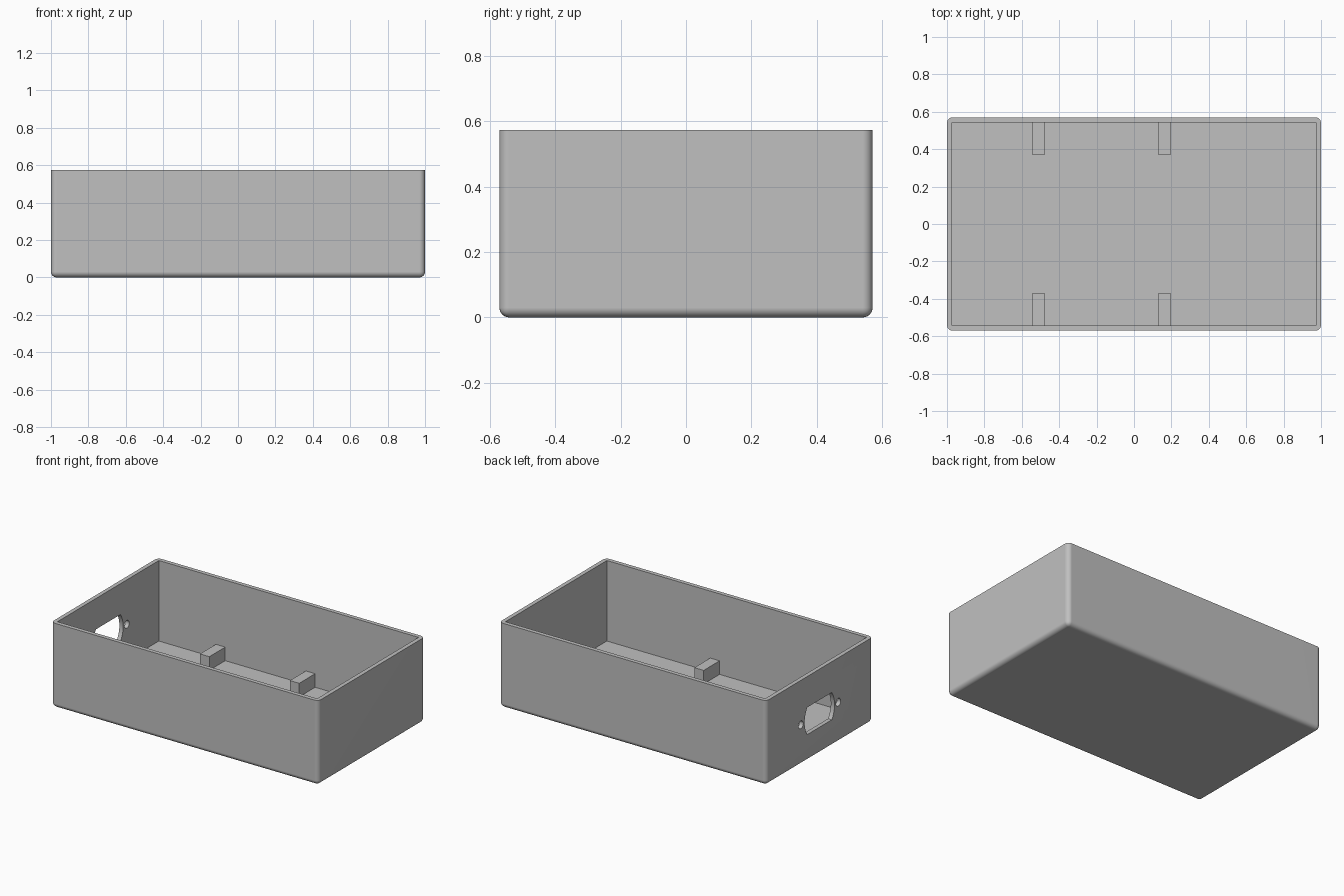
import bpy
import bmesh
import math
from mathutils import Vector

if "Cube" in bpy.data.objects:
    bpy.data.objects.remove(bpy.data.objects["Cube"], do_unlink=True)

HALF_X, HALF_Y, HEIGHT = 1.0, 0.57, 0.573
WALL = 0.028
FILLET = 0.03
SOCKET_Z = 0.272

grey = bpy.data.materials.new("light grey")
grey.use_nodes = True
grey.diffuse_color = (0.527, 0.527, 0.527, 1)
grey.node_tree.nodes["Principled BSDF"].inputs["Base Color"].default_value = grey.diffuse_color


def finish(bm, name):
    bmesh.ops.recalc_face_normals(bm, faces=bm.faces)
    mesh = bpy.data.meshes.new(name)
    bm.to_mesh(mesh)
    bm.free()
    mesh.materials.append(grey)
    obj = bpy.data.objects.new(name, mesh)
    bpy.context.collection.objects.link(obj)
    return obj


def box_mesh(low, high):
    bm = bmesh.new()
    bmesh.ops.create_cube(bm, size=1)
    low, high = Vector(low), Vector(high)
    for v in bm.verts:
        v.co = (low + high) / 2 + v.co * (high - low)
    return bm


def wall_prism(name, outline):
    """Prism through the -x wall from a (y, z) outline."""
    bm = bmesh.new()
    face = bm.faces.new([bm.verts.new((-HALF_X - 0.1, y, z)) for y, z in outline])
    new = bmesh.ops.extrude_face_region(bm, geom=[face])["geom"]
    verts = [g for g in new if isinstance(g, bmesh.types.BMVert)]
    bmesh.ops.translate(bm, verts=verts, vec=(0.2, 0, 0))
    return finish(bm, name)


def arc(cy, radius, start, end, steps):
    return [(cy + radius * math.cos(a), SOCKET_Z + radius * math.sin(a))
            for a in (start + (end - start) * i / steps for i in range(steps + 1))]


# Case body: rounded upright corners and bottom edge, square rim
bm = box_mesh((-HALF_X, -HALF_Y, 0), (HALF_X, HALF_Y, HEIGHT))
rounded = [e for e in bm.edges if min(v.co.z for v in e.verts) < 0.01]
bmesh.ops.bevel(bm, geom=rounded, offset=FILLET, segments=6, profile=0.5, affect='EDGES')
case = finish(bm, "case_body")

# Cutters: cavity, flat-sided round socket opening, two screw holes
cutters = [finish(box_mesh((WALL - HALF_X, WALL - HALF_Y, WALL),
                           (HALF_X - WALL, HALF_Y - WALL, 1)), "cavity_cutter")]
radius, half_height = 0.16, 0.092
a = math.asin(half_height / radius)
cutters.append(wall_prism("socket_cutter", arc(0, radius, -a, a, 16)
                          + arc(0, radius, math.pi - a, math.pi + a, 16)))
for side in (-1, 1):
    ring = arc(side * 0.2, 0.026, 0, 2 * math.pi, 24)[:-1]
    cutters.append(wall_prism("screw_hole_cutter", ring))

bpy.context.view_layer.objects.active = case
for cutter in cutters:
    cutter.hide_render = True
    mod = case.modifiers.new("cut", 'BOOLEAN')
    mod.operation = 'DIFFERENCE'
    mod.solver = 'EXACT'
    mod.object = cutter
    bpy.ops.object.modifier_apply(modifier=mod.name)
    bpy.data.objects.remove(cutter, do_unlink=True)

# Smooth fillets with flat walls
bpy.ops.object.select_all(action='DESELECT')
case.select_set(True)
bpy.ops.object.shade_smooth_by_angle(angle=math.radians(30))
weighted = case.modifiers.new("flat_walls", 'WEIGHTED_NORMAL')
weighted.keep_sharp = True

# Support blocks on the floor against the long walls
for x, end in ((-0.51, "right"), (0.163, "left")):
    for side, where in ((-1, "front"), (1, "back")):
        ys = sorted((side * 0.372, side * (HALF_Y - WALL / 2)))
        finish(box_mesh((x - 0.035, ys[0], WALL / 2), (x + 0.035, ys[1], 0.12)),
               f"{where}_{end}_support_block")
